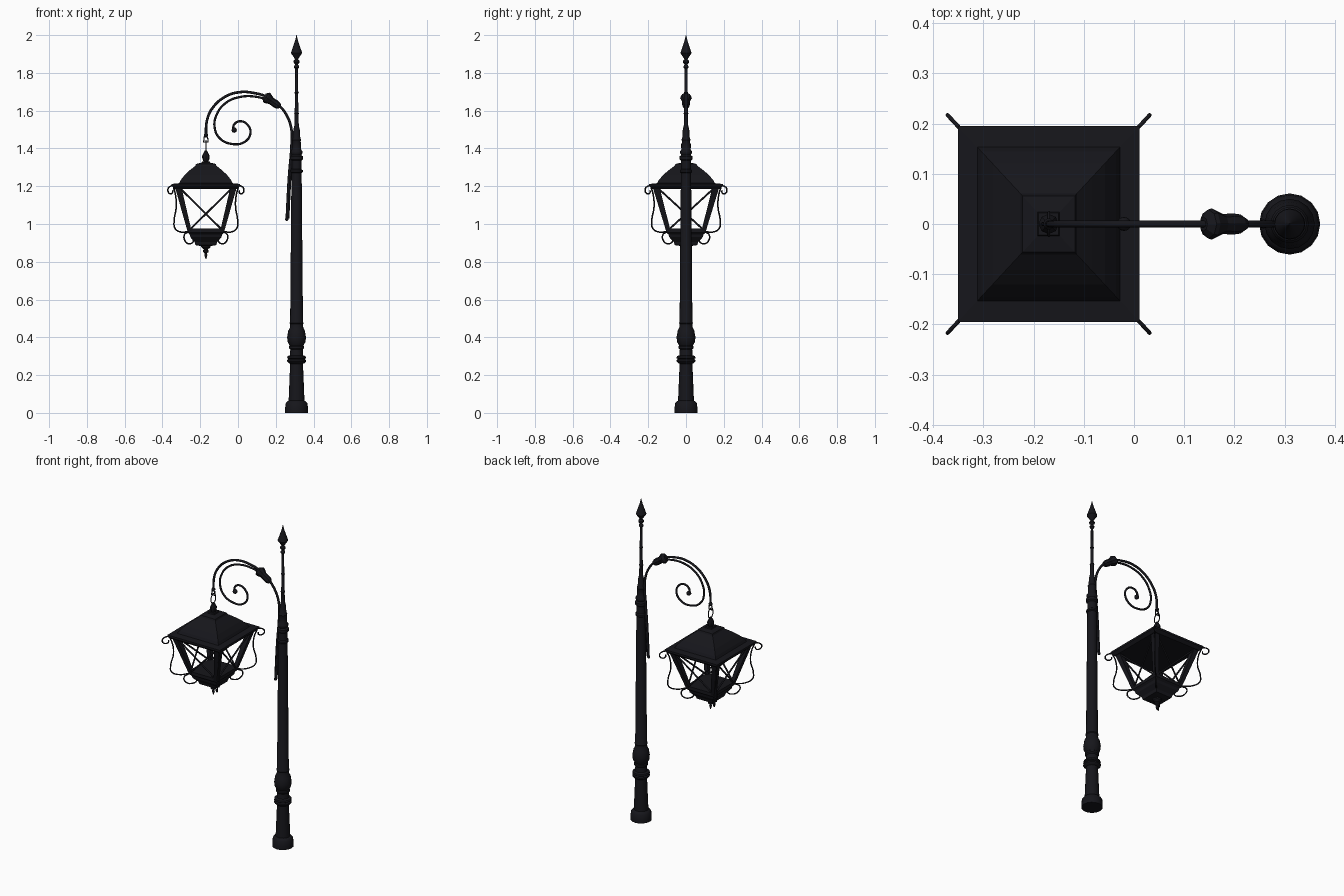
import bpy, bmesh, math
from mathutils import Vector

if "Cube" in bpy.data.objects:
    bpy.data.objects.remove(bpy.data.objects["Cube"])

LX, PX, YS = -0.17, 0.31, 1.078      # lantern axis, pole axis, lantern depth stretch
R2 = math.sqrt(2)

iron = bpy.data.materials.new("black_iron")
iron.diffuse_color = (0.008, 0.008, 0.011, 1)
iron.use_nodes = True
iron.node_tree.nodes["Principled BSDF"].inputs["Base Color"].default_value = iron.diffuse_color


def finish(ob):
    ob.data.materials.append(iron)
    bpy.ops.object.select_all(action='DESELECT')
    ob.select_set(True)
    bpy.context.view_layer.objects.active = ob
    return ob


def lathe(name, profile, loc, sides=16, square=False, angle=35):
    """Closed turned solid from (radius, z) points; square=True gives a 4-sided one."""
    bm = bmesh.new()
    n = 4 if square else sides
    k, rot, ys = (R2, math.pi / 4, YS) if square else (1, 0, 1)
    rings = [[bm.verts.new((r * k * math.cos(rot + 2 * math.pi * i / n),
                            r * k * ys * math.sin(rot + 2 * math.pi * i / n), z))
              for i in range(n)] for r, z in profile]
    for a, b in zip(rings, rings[1:]):
        for i in range(n):
            j = (i + 1) % n
            bm.faces.new((a[i], a[j], b[j], b[i]))
    bm.faces.new(rings[0])
    bm.faces.new(rings[-1])
    bmesh.ops.recalc_face_normals(bm, faces=bm.faces)
    me = bpy.data.meshes.new(name)
    bm.to_mesh(me)
    bm.free()
    ob = bpy.data.objects.new(name, me)
    bpy.context.collection.objects.link(ob)
    ob.location = loc
    finish(ob)
    if not square:
        bpy.ops.object.shade_smooth_by_angle(angle=math.radians(angle))
    return ob


def tube(name, pts, radius, smooth=True, cyclic=False):
    """Round bar swept along points."""
    cu = bpy.data.curves.new(name, 'CURVE')
    cu.dimensions = '3D'
    cu.bevel_depth, cu.bevel_resolution, cu.resolution_u = radius, 2, 5
    cu.use_fill_caps = True
    sp = cu.splines.new('BEZIER')
    sp.bezier_points.add(len(pts) - 1)
    for b, p in zip(sp.bezier_points, pts):
        b.co = p
        b.handle_left_type = b.handle_right_type = 'AUTO' if smooth else 'VECTOR'
    sp.use_cyclic_u = cyclic
    ob = bpy.data.objects.new(name, cu)
    bpy.context.collection.objects.link(ob)
    finish(ob)
    bpy.ops.object.convert(target='MESH')
    bpy.ops.object.shade_smooth_by_angle(angle=math.radians(50))
    return ob


def ball(name, loc, r):
    bpy.ops.mesh.primitive_uv_sphere_add(segments=12, ring_count=8, radius=r, location=loc)
    ob = bpy.context.object
    ob.name = name
    finish(ob)
    bpy.ops.object.shade_smooth()


# pole with plinth, collars, spike and spearhead
lathe("pole", [
    (.061, 0), (.061, .02), (.058, .05), (.05, .06), (.042, .065), (.034, .26), (.04, .262),
    (.05, .272), (.05, .28), (.043, .285), (.05, .29), (.048, .3), (.035, .305), (.033, .335),
    (.04, .342), (.04, .352), (.036, .356), (.047, .375), (.05, .4), (.044, .435), (.036, .45),
    (.034, .47), (.038, .475), (.034, .482), (.027, 1.27), (.033, 1.275), (.033, 1.285),
    (.026, 1.29), (.026, 1.335), (.034, 1.342), (.034, 1.358), (.025, 1.365), (.031, 1.375),
    (.031, 1.385), (.024, 1.395), (.022, 1.44), (.025, 1.445), (.02, 1.455), (.017, 1.5),
    (.012, 1.52), (.01, 1.58), (.013, 1.585), (.01, 1.592), (.008, 1.69), (.012, 1.695),
    (.008, 1.702), (.007, 1.82), (.013, 1.828), (.013, 1.836), (.007, 1.845), (.016, 1.855),
    (.016, 1.863), (.008, 1.872), (.016, 1.885), (.03, 1.905), (.018, 1.94), (.008, 1.97),
    (.001, 2.0)], (PX, 0, 0))

# main arm with its tail hugging the pole
tube("arm", [(x, 0, z) for x, z in [
    (.258, 1.02), (.27, 1.25), (.284, 1.43), (.283, 1.5), (.257, 1.577), (.204, 1.64),
    (.156, 1.672), (.087, 1.693), (.008, 1.698), (-.071, 1.672), (-.135, 1.614),
    (-.164, 1.55), (-.17, 1.465)]], .007)
tube("arm_tail_strap", [(.266, 0, 1.03), (.277, 0, 1.25), (.292, 0, 1.47)], .006)
ball("arm_tail_tip", (.258, 0, 1.025), .009)

# inner scroll
tube("arm_scroll", [(x, 0, z) for x, z in [
    (.19, 1.645), (.1, 1.673), (.008, 1.672), (-.066, 1.64), (-.114, 1.577), (-.124, 1.513),
    (-.098, 1.455), (-.034, 1.424), (.034, 1.434), (.066, 1.48), (.05, 1.526),
    (.013, 1.544), (-.019, 1.529), (-.027, 1.5)]], .006)
ball("arm_scroll_bud", (-.02, 0, 1.497), .014)

# flared collar binding the arm and scroll
collar = lathe("arm_collar", [(.012, 0), (.019, .012), (.021, .03), (.02, .055), (.031, .082),
                              (.029, .09), (.014, .102)], (.222, 0, 1.62), sides=8, angle=20)
collar.rotation_euler = (0, math.atan2(-.82, .57), 0)

# hanging hardware
lathe("arm_end_cap", [(.007, 1.462), (.011, 1.466), (.011, 1.474), (.007, 1.48)], (LX, 0, 0), 10)
tube("shackle", [(LX - .012, 0, 1.435), (LX - .009, 0, 1.46), (LX + .009, 0, 1.46),
                 (LX + .012, 0, 1.435)], .004, False, True)
tube("hanging_ring", [(LX, .023 * math.cos(a * math.pi / 4), 1.413 + .03 * math.sin(a * math.pi / 4))
                      for a in range(8)], .003, True, True)
lathe("lantern_cap", [(.012, 1.318), (.014, 1.335), (.019, 1.345), (.02, 1.362), (.012, 1.378),
                      (.005, 1.39)], (LX, 0, 0), sides=8)

# lantern roof and base
lathe("lantern_roof", [(.165, 1.185), (.181, 1.2), (.181, 1.212), (.142, 1.216), (.134, 1.232),
                       (.112, 1.26), (.085, 1.285), (.056, 1.308), (.052, 1.318), (.022, 1.325),
                       (.02, 1.332)], (LX, 0, 0), square=True)
lathe("lantern_base", [(.03, .884), (.055, .888), (.06, .905), (.082, .93), (.086, .945),
                       (.097, .955), (.097, .975)], (LX, 0, 0), square=True)
lathe("lantern_drop", [(.002, .815), (.008, .835), (.006, .845), (.015, .852), (.015, .86),
                       (.01, .866), (.024, .876), (.026, .888)], (LX, 0, 0), 12)

# tapered corner posts, corner scrolls
BRACKET_TOP = [(.165, 1.2), (.188, 1.2), (.201, 1.183), (.194, 1.162), (.178, 1.164), (.176, 1.178)]
BRACKET_SIDE = [(.172, 1.195), (.161, 1.155), (.157, 1.09), (.168, 1.02), (.165, .98),
                (.135, .958), (.095, .96)]
BRACKET_LOW = [(.095, .958), (.115, .94), (.108, .907), (.082, .896), (.066, .912), (.076, .928)]
for sx in (-1, 1):
    for sy in (-1, 1):
        post = lathe("lantern_post", [(.011, .96), (.017, 1.2)], (LX, 0, 0), square=True)
        for v in post.data.vertices:
            h = .086 + (.148 - .086) * (v.co.z - .96) / .24
            v.co.x += sx * h
            v.co.y += sy * h * YS
        for nm, path in (("top_scroll", BRACKET_TOP), ("side_wire", BRACKET_SIDE),
                         ("bottom_scroll", BRACKET_LOW)):
            tube(nm, [(LX + sx * d, sy * d * YS, z) for d, z in path], .004)

# crossed braces on the four open faces
for q in range(4):
    c, s = round(math.cos(q * math.pi / 2)), round(math.sin(q * math.pi / 2))
    for m in (-1, 1):
        ends = [(m * .138, -.15, 1.19), (-m * .09, -.09, .965)]
        tube("cross_brace", [(LX + c * x - s * y, (s * x + c * y) * YS, z) for x, y, z in ends],
             .005, False)
